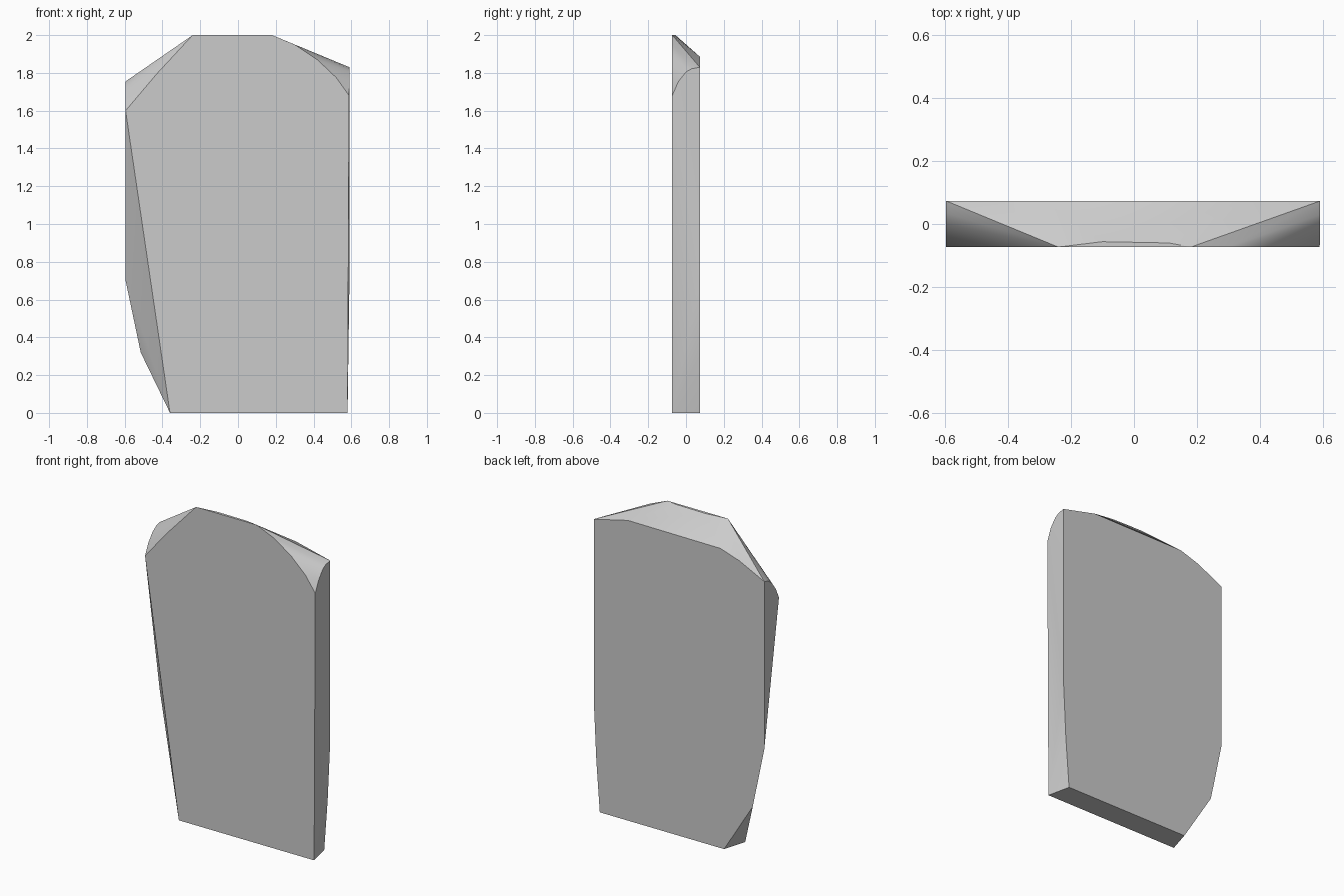
import bpy, bmesh, math

if "Cube" in bpy.data.objects:
    bpy.data.objects.remove(bpy.data.objects["Cube"])

D = 0.073  # half thickness

# Front outline (x, z)
front = [(-0.36, 0), (0.58, 0), (0.588, 1.68), (0.52, 1.775), (0.42, 1.87),
         (0.30, 1.95), (0.18, 2.0), (-0.24, 2.0), (-0.43, 1.795), (-0.595, 1.60)]
# Back outline (x, z)
back = [(-0.316, 0), (0.548, 0), (0.572, 0.32), (0.59, 0.70), (0.59, 1.83),
        (0.353, 1.886), (-0.29, 1.882), (-0.42, 1.84), (-0.595, 1.755),
        (-0.595, 0.70), (-0.515, 0.32)]
# Rounded shoulders on both sides and the crest (x, y, z)
shoulders = [(0.59, -0.04, 1.755), (0.59, 0.0, 1.805), (0.59, 0.03, 1.822),
             (-0.595, -0.04, 1.668), (-0.595, 0.0, 1.719), (-0.595, 0.035, 1.744),
             (-0.10, -0.056, 2.0), (0.11, -0.06, 2.0)]

points = [(x, -D, z) for x, z in front] + [(x, D, z) for x, z in back] + shoulders

# Stone slab: convex skin around the two outlines
bm = bmesh.new()
for p in points:
    bm.verts.new(p)
bmesh.ops.convex_hull(bm, input=bm.verts[:])
bmesh.ops.delete(bm, geom=[v for v in bm.verts if not v.link_faces], context='VERTS')
bmesh.ops.dissolve_limit(bm, angle_limit=math.radians(0.5),
                         verts=bm.verts[:], edges=bm.edges[:])
bmesh.ops.recalc_face_normals(bm, faces=bm.faces[:])
mesh = bpy.data.meshes.new("stone_slab")
bm.to_mesh(mesh)
bm.free()
slab = bpy.data.objects.new("stone_slab", mesh)
bpy.context.collection.objects.link(slab)

# Soft facets, crisp edges
bpy.context.view_layer.objects.active = slab
slab.select_set(True)
bpy.ops.object.shade_smooth_by_angle(angle=math.radians(25))
